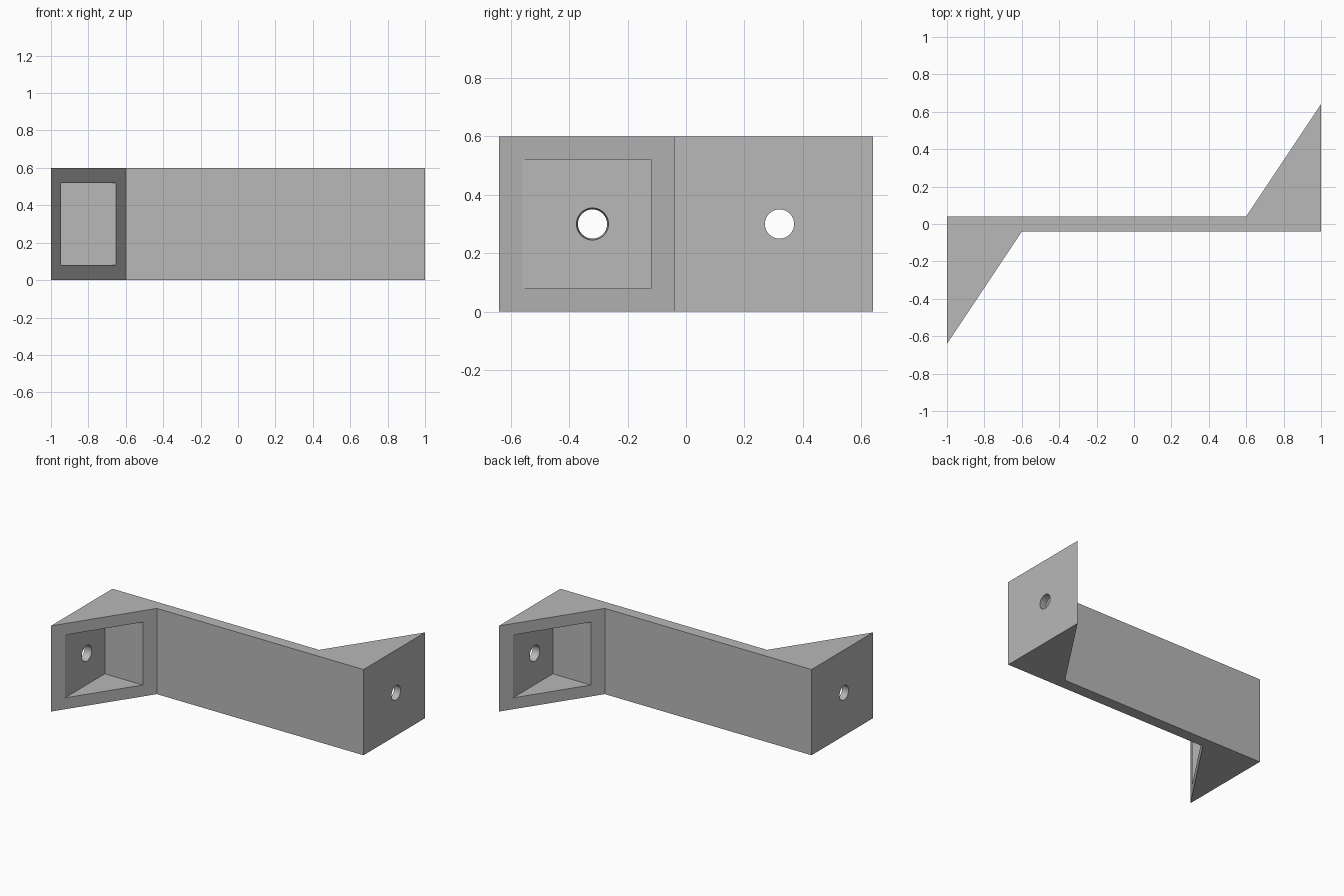
import bpy
import bmesh
from math import radians
from mathutils import Matrix, Vector

cube = bpy.data.objects.get("Cube")
if cube:
    bpy.data.objects.remove(cube, do_unlink=True)

HEIGHT = 0.6      # bracket height
WALL = 0.053      # end plate thickness
HOLE_Y = -0.32    # bolt hole position on the front lug

grey = bpy.data.materials.new("plain grey")
grey.use_nodes = True
colour = (0.48, 0.48, 0.48, 1)
grey.diffuse_color = colour
grey.node_tree.nodes["Principled BSDF"].inputs["Base Color"].default_value = colour


def make_object(name, bm):
    bmesh.ops.recalc_face_normals(bm, faces=bm.faces[:])
    mesh = bpy.data.meshes.new(name)
    bm.to_mesh(mesh)
    bm.free()
    mesh.materials.append(grey)
    obj = bpy.data.objects.new(name, mesh)
    bpy.context.collection.objects.link(obj)
    return obj


def prism(name, outline, bottom, top):
    bm = bmesh.new()
    face = bm.faces.new([bm.verts.new((x, y, bottom)) for x, y in outline])
    result = bmesh.ops.extrude_face_region(bm, geom=[face])
    verts = [v for v in result["geom"] if isinstance(v, bmesh.types.BMVert)]
    bmesh.ops.translate(bm, verts=verts, vec=(0, 0, top - bottom))
    return make_object(name, bm)


def tapered_hole(name):
    # slightly wider towards the pocket
    bm = bmesh.new()
    place = Matrix.Translation((-0.97, HOLE_Y, HEIGHT / 2)) @ Matrix.Rotation(radians(90), 4, "Y")
    bmesh.ops.create_cone(bm, cap_ends=True, segments=40, radius1=0.048,
                          radius2=0.0575, depth=0.1, matrix=place)
    return make_object(name, bm)


def cut(target, cutter):
    cutter.hide_render = True
    mod = target.modifiers.new("cut", "BOOLEAN")
    mod.operation = "DIFFERENCE"
    mod.solver = "EXACT"
    mod.object = cutter
    bpy.context.view_layer.objects.active = target
    bpy.ops.object.modifier_apply(modifier=mod.name)
    bpy.data.objects.remove(cutter, do_unlink=True)


# Bar with a triangular lug at each end
half = [Vector((-1, -0.64)), Vector((-0.6, -0.04)), Vector((1, -0.04))]
bracket = prism("bracket", half + [-p for p in half], 0, HEIGHT)

# Pocket and bolt hole in each lug, the second turned half round
pocket = [(-1 + WALL, -0.12), (-1 + WALL, -0.7), (-0.55, -0.7), (-0.55, -0.12)]
for turn in (0, 180):
    for cutter in (prism("pocket_cutter", pocket, 0.08, HEIGHT - 0.08),
                   tapered_hole("hole_cutter")):
        cutter.data.transform(Matrix.Rotation(radians(turn), 4, "Z"))
        cut(bracket, cutter)

# Round hole walls, sharp edges elsewhere
bpy.ops.object.select_all(action="DESELECT")
bracket.select_set(True)
bpy.context.view_layer.objects.active = bracket
bpy.ops.object.shade_smooth_by_angle(angle=radians(30))
